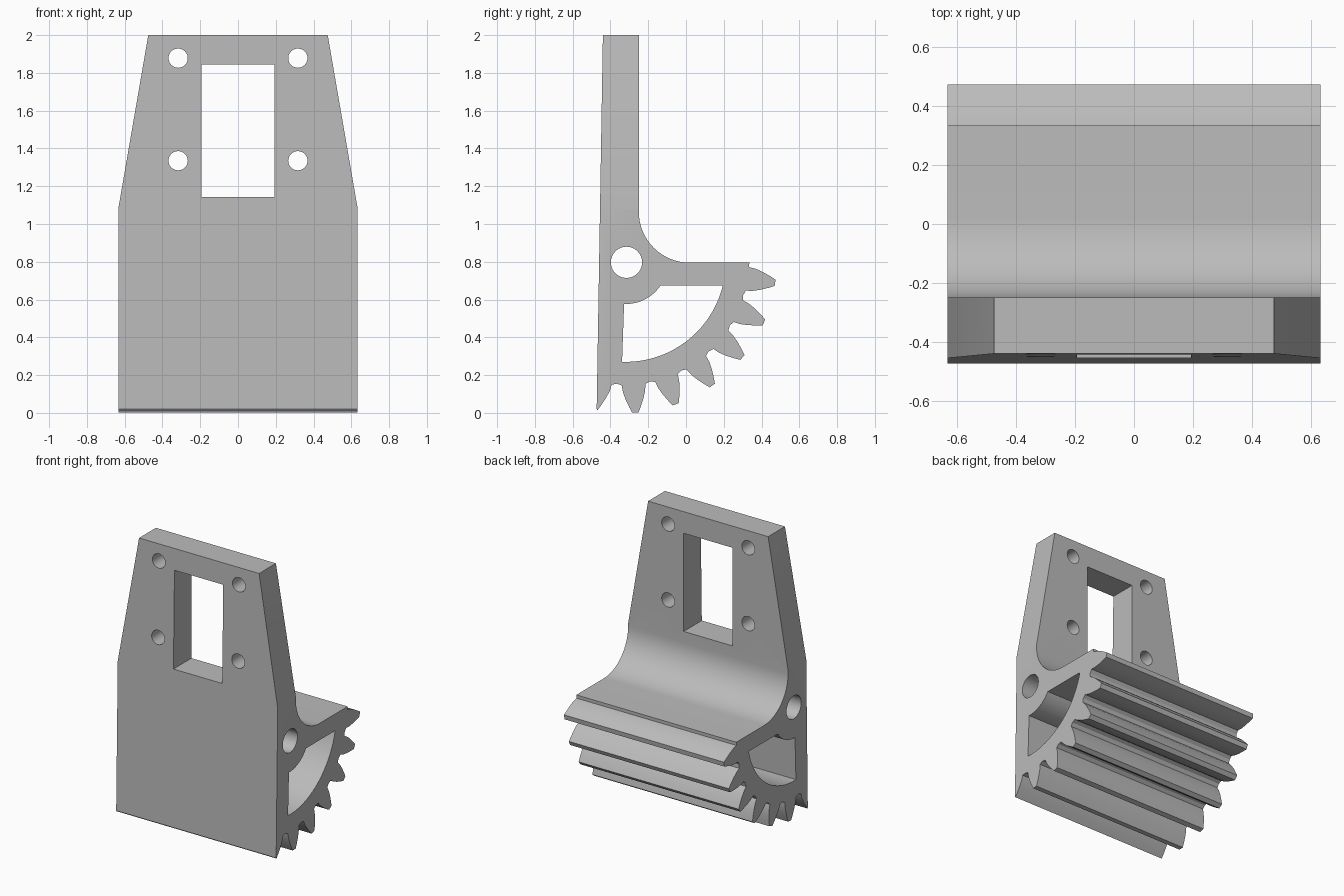
import bpy, bmesh
from math import sin, cos, radians, pi

cube = bpy.data.objects.get("Cube")
if cube:
    bpy.data.objects.remove(cube)

grey = bpy.data.materials.new("plain_grey")
grey.use_nodes = True
color = (0.5, 0.5, 0.5, 1)
grey.diffuse_color = color
grey.node_tree.nodes["Principled BSDF"].inputs["Base Color"].default_value = color

PY, PZ = -0.32, 0.80          # pivot of the gear sector
HALF = 0.633                  # half width of the body


def prism(name, points, axis, lo, hi):
    """Extrude a 2D outline along x (points are y, z) or y (points are x, z)."""
    bm = bmesh.new()
    place = (lambda a, b: (lo, a, b)) if axis == "x" else (lambda a, b: (a, lo, b))
    face = bm.faces.new([bm.verts.new(place(a, b)) for a, b in points])
    new = bmesh.ops.extrude_face_region(bm, geom=[face])["geom"]
    shift = (hi - lo, 0, 0) if axis == "x" else (0, hi - lo, 0)
    bmesh.ops.translate(bm, verts=[v for v in new if isinstance(v, bmesh.types.BMVert)], vec=shift)
    bmesh.ops.recalc_face_normals(bm, faces=bm.faces)
    mesh = bpy.data.meshes.new(name)
    bm.to_mesh(mesh)
    bm.free()
    obj = bpy.data.objects.new(name, mesh)
    mesh.materials.append(grey)
    bpy.context.collection.objects.link(obj)
    return obj


def polar(r, deg, cy=PY, cz=PZ):
    return cy + r * cos(radians(deg)), cz + r * sin(radians(deg))


def arc(r, start, end, n, cy=PY, cz=PZ):
    return [polar(r, start + (end - start) * i / n, cy, cz) for i in range(n + 1)]


# Side outline: upright plate, fillet, shelf, then the gear teeth
outline = [(-0.44, 2), (-0.25, 2)]
outline += arc(0.27, 180, 270, 16, 0.02, 1.065)
outline += [(0.335, 0.795)]
flank = [(0.655, 5.5), (0.69, 4.9), (0.73, 3.7), (0.77, 2.3), (0.80, 1.2)]
pitch = 360 / 23
for i in range(7):
    mid = -8 - pitch * i
    outline += [polar(r, mid + a) for r, a in flank]
    if i < 6:
        outline += [polar(r, mid - a) for r, a in reversed(flank)]
        outline.append(polar(0.647, mid - pitch / 2))
outline.append((-0.473, 0.02))
body = prism("geared_bracket", outline, "x", -HALF, HALF)

# Cutters: pivot bore, sector opening, window, screw holes, tapered sides
cutters = [prism("pivot_bore", arc(0.083, 0, 345, 23, -0.315, 0.797), "x", -1, 1)]
opening = arc(0.53, -13.6, -92, 20) + arc(0.224, -92, -34, 10)
cutters.append(prism("sector_opening", opening, "x", -1, 1))
window = [(-0.193, 1.143), (0.193, 1.143), (0.193, 1.845), (-0.193, 1.845)]
cutters.append(prism("window", window, "y", -1, 1))
for s in (-1, 1):
    for z in (1.335, 1.878):
        cutters.append(prism("screw_hole", arc(0.051, 0, 345, 23, s * 0.317, z), "y", -1, 1))
    taper = [(s * 0.633, 1.085), (s * 0.475, 2), (s * 0.458, 2.1), (s * 0.8, 2.1), (s * 0.8, 1.085)]
    cutters.append(prism("side_taper", taper, "y", -1, 1))

bpy.ops.object.select_all(action="DESELECT")
bpy.context.view_layer.objects.active = body
body.select_set(True)
for cutter in cutters:
    cutter.hide_render = True
    mod = body.modifiers.new(cutter.name, "BOOLEAN")
    mod.operation = "DIFFERENCE"
    mod.solver = "EXACT"
    mod.object = cutter
    bpy.ops.object.modifier_apply(modifier=mod.name)
    bpy.data.objects.remove(cutter)
bpy.ops.object.shade_smooth_by_angle(angle=radians(20))
